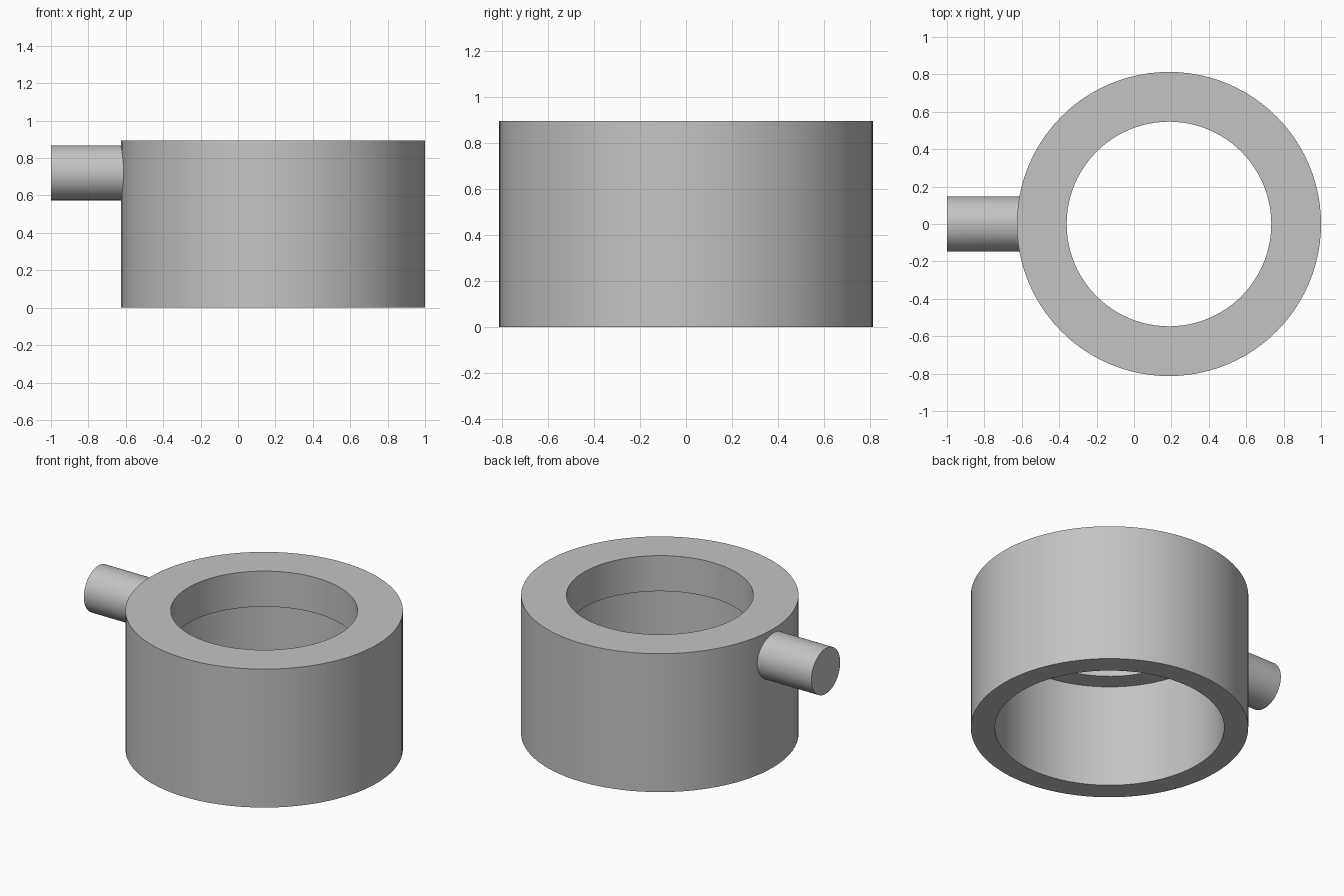
import bpy
import math
from mathutils import Matrix

old = bpy.data.objects.get("Cube")
if old:
    bpy.data.objects.remove(old, do_unlink=True)

grey = bpy.data.materials.new("plain grey")
grey.use_nodes = True
colour = (0.55, 0.55, 0.55, 1)
grey.diffuse_color = colour
grey.node_tree.nodes["Principled BSDF"].inputs["Base Color"].default_value = colour

AXIS_X = 0.187
SEGMENTS = 96


def lathe(name, profile, segments, closed):
    """Revolve (radius, height) points about z; open profiles get end caps."""
    verts, faces = [], []
    count = len(profile)
    for i in range(segments):
        a = math.tau * i / segments
        verts += [(r * math.cos(a), r * math.sin(a), z) for r, z in profile]
        here, there = i * count, (i + 1) % segments * count
        for j in range(count if closed else count - 1):
            k = (j + 1) % count
            faces.append((here + j, there + j, there + k, here + k))
    if not closed:
        faces.append([i * count for i in reversed(range(segments))])
        faces.append([i * count + count - 1 for i in range(segments)])
    mesh = bpy.data.meshes.new(name)
    mesh.from_pydata(verts, [], faces)
    mesh.materials.append(grey)
    obj = bpy.data.objects.new(name, mesh)
    bpy.context.collection.objects.link(obj)
    return obj


# Collar with a narrow upper bore and a wider lower bore
collar = lathe("collar", [(0.672, 0), (0.813, 0), (0.813, 0.895),
                          (0.547, 0.895), (0.547, 0.665), (0.672, 0.665)],
               SEGMENTS, True)
collar.data.transform(Matrix.Translation((AXIS_X, 0, 0)))

# Solid side pin, ending inside the collar wall
pin = lathe("side_pin", [(0.147, -1), (0.147, -0.53)], 64, False)
pin.data.transform(Matrix.Translation((0, 0, 0.721)) @ Matrix.Rotation(math.pi / 2, 4, "Y"))

# Fuse the pin with the collar
union = collar.modifiers.new("fuse_pin", "BOOLEAN")
union.operation = "UNION"
union.solver = "EXACT"
union.object = pin
bpy.ops.object.select_all(action="DESELECT")
collar.select_set(True)
bpy.context.view_layer.objects.active = collar
bpy.ops.object.modifier_apply(modifier=union.name)
bpy.data.objects.remove(pin, do_unlink=True)
bpy.ops.object.shade_smooth_by_angle(angle=math.radians(30))
